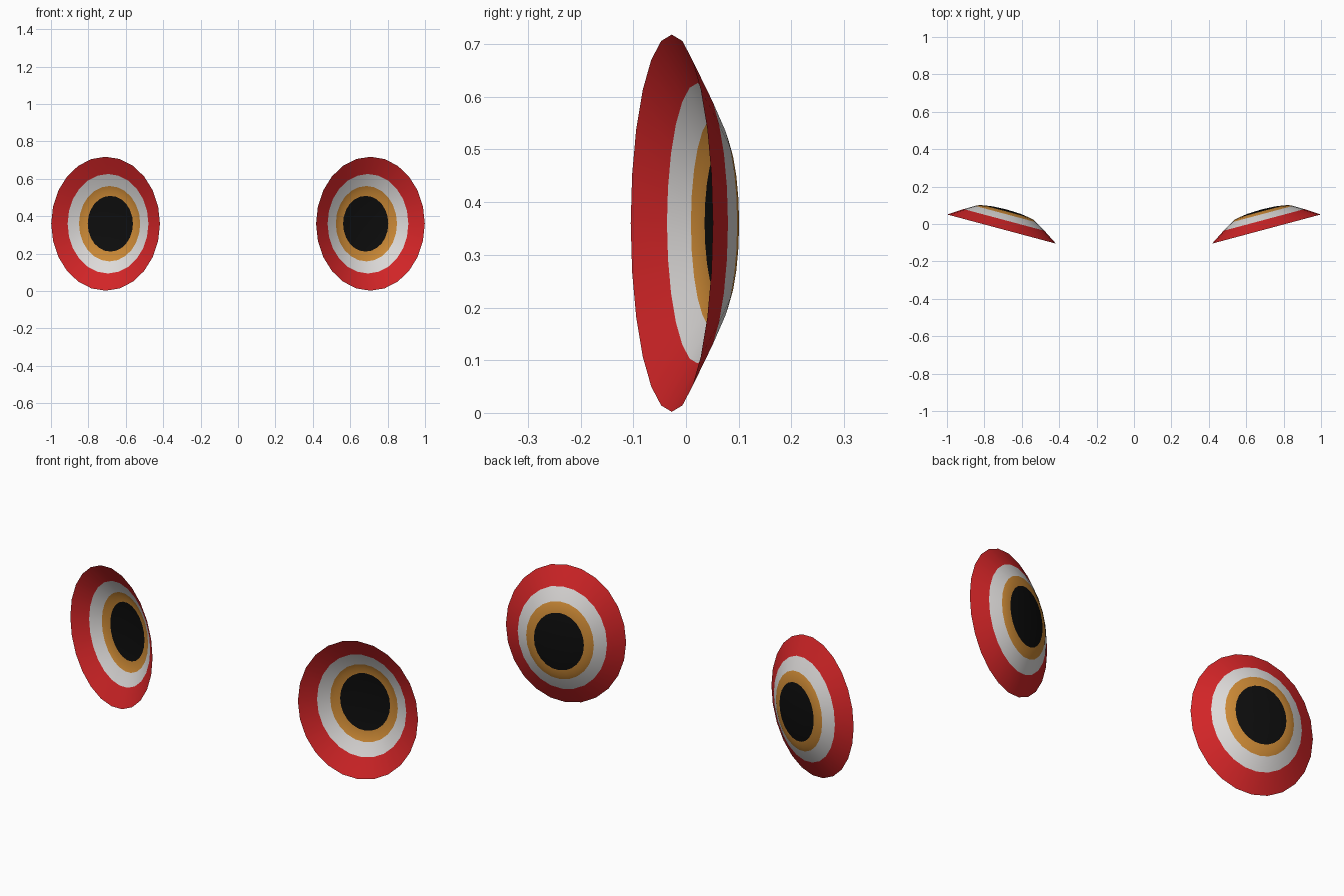
import bpy, bmesh, math
from mathutils import Matrix, Vector

if "Cube" in bpy.data.objects:
    bpy.data.objects.remove(bpy.data.objects["Cube"])

SIDES = 24
RX, RZ = 0.301, 0.358           # half width and half height of the rim
TILT = math.radians(15)


def material(name, rgb):
    m = bpy.data.materials.new(name)
    m.diffuse_color = (*rgb, 1)
    m.use_nodes = True
    m.node_tree.nodes["Principled BSDF"].inputs["Base Color"].default_value = m.diffuse_color
    return m


MATS = [material("red", (0.64, 0.018, 0.02)),
        material("white", (0.72, 0.70, 0.69)),
        material("amber", (0.60, 0.25, 0.036)),
        material("black", (0.004, 0.004, 0.004))]

# Dome profile: (fraction of rim radius, depth, colour of the band inside it)
PROFILE = [(1.0, 0.0, 0), (0.743, 0.0505, 1), (0.563, 0.083, 2),
           (0.5, 0.092, 2), (0.416, 0.098, 3), (0.25, 0.105, 3)]
APEX = 0.108


def eye(name, side):
    """Open, shallow oval dome bulging to the back, turned toward the middle."""
    bm = bmesh.new()
    place = (Matrix.Scale(side, 4, Vector((1, 0, 0)))
             @ Matrix.Translation((0.708, -0.027, 0.36))
             @ Matrix.Rotation(TILT, 4, 'Z'))
    rings = []
    for f, depth, _ in PROFILE:
        rings.append([bm.verts.new(place @ Vector((
            RX * f * math.cos(a), depth, RZ * f * math.sin(a))))
            for a in (2 * math.pi * i / SIDES for i in range(SIDES))])
    tip = bm.verts.new(place @ Vector((0, APEX, 0)))
    for k, (_, _, colour) in enumerate(PROFILE):
        for i in range(SIDES):
            j = (i + 1) % SIDES
            a, b = rings[k][i], rings[k][j]
            if k + 1 < len(rings):
                vs = [a, rings[k + 1][i], rings[k + 1][j], b]
            else:
                vs = [a, tip, b]
            face = bm.faces.new(vs)
            face.material_index = colour
            face.smooth = True
    # Outside of the dome faces the back
    for face in bm.faces:
        face.normal_update()
        if face.normal.y < 0:
            face.normal_flip()
    mesh = bpy.data.meshes.new(name)
    bm.to_mesh(mesh)
    bm.free()
    for m in MATS:
        mesh.materials.append(m)
    bpy.context.collection.objects.link(bpy.data.objects.new(name, mesh))


eye("right_eye", 1)
eye("left_eye", -1)
